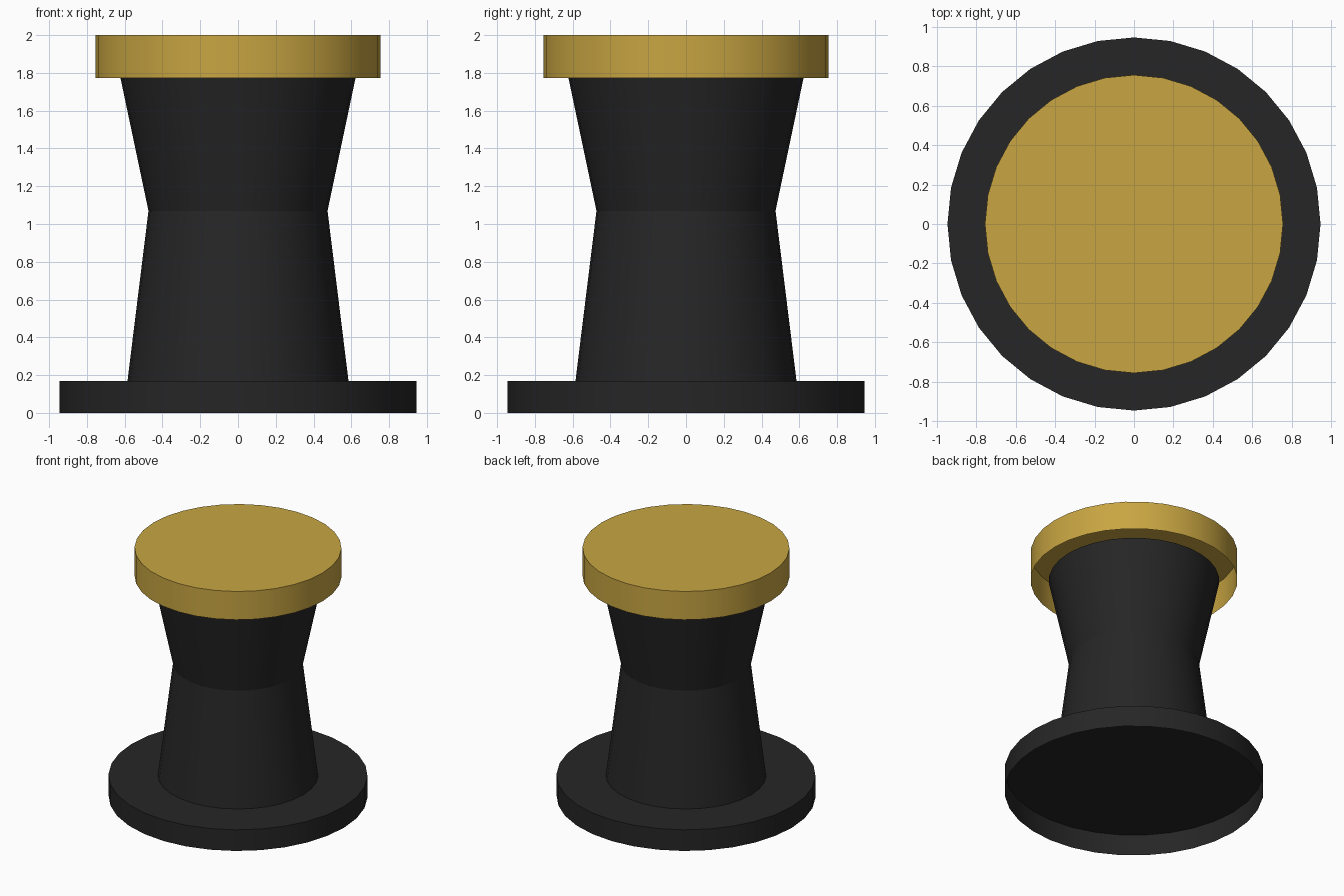
import bpy, bmesh, math

if "Cube" in bpy.data.objects:
    bpy.data.objects.remove(bpy.data.objects["Cube"])

SIDES = 32


def material(name, color):
    m = bpy.data.materials.new(name)
    m.diffuse_color = (*color, 1.0)
    m.use_nodes = True
    m.node_tree.nodes["Principled BSDF"].inputs["Base Color"].default_value = m.diffuse_color
    return m


def turned_part(name, profile, mat):
    """Stack of rings from (radius, z) pairs, closed on top and open below."""
    bm = bmesh.new()
    rings = [[bm.verts.new((r * math.cos(2 * math.pi * i / SIDES),
                            r * math.sin(2 * math.pi * i / SIDES), z))
              for i in range(SIDES)] for r, z in profile]
    for low, high in zip(rings, rings[1:]):
        for i in range(SIDES):
            j = (i + 1) % SIDES
            bm.faces.new((low[i], low[j], high[j], high[i]))
    bm.faces.new(rings[-1])
    mesh = bpy.data.meshes.new(name)
    bm.to_mesh(mesh)
    bm.free()
    mesh.materials.append(mat)
    obj = bpy.data.objects.new(name, mesh)
    bpy.context.collection.objects.link(obj)
    bpy.ops.object.select_all(action='DESELECT')
    obj.select_set(True)
    bpy.context.view_layer.objects.active = obj
    bpy.ops.object.shade_smooth_by_angle(angle=math.radians(15))
    return obj


black = material("black", (0.019, 0.019, 0.019))
gold = material("gold", (0.58, 0.38, 0.055))

# Wide foot plate, hollow underneath
turned_part("base", [(0.945, 0.0), (0.945, 0.17)], black)
# Waisted column
turned_part("column", [(0.585, 0.17), (0.474, 1.07), (0.622, 1.772)], black)
# Gold lid, hollow underneath
turned_part("cap", [(0.755, 1.772), (0.755, 2.0)], gold)
